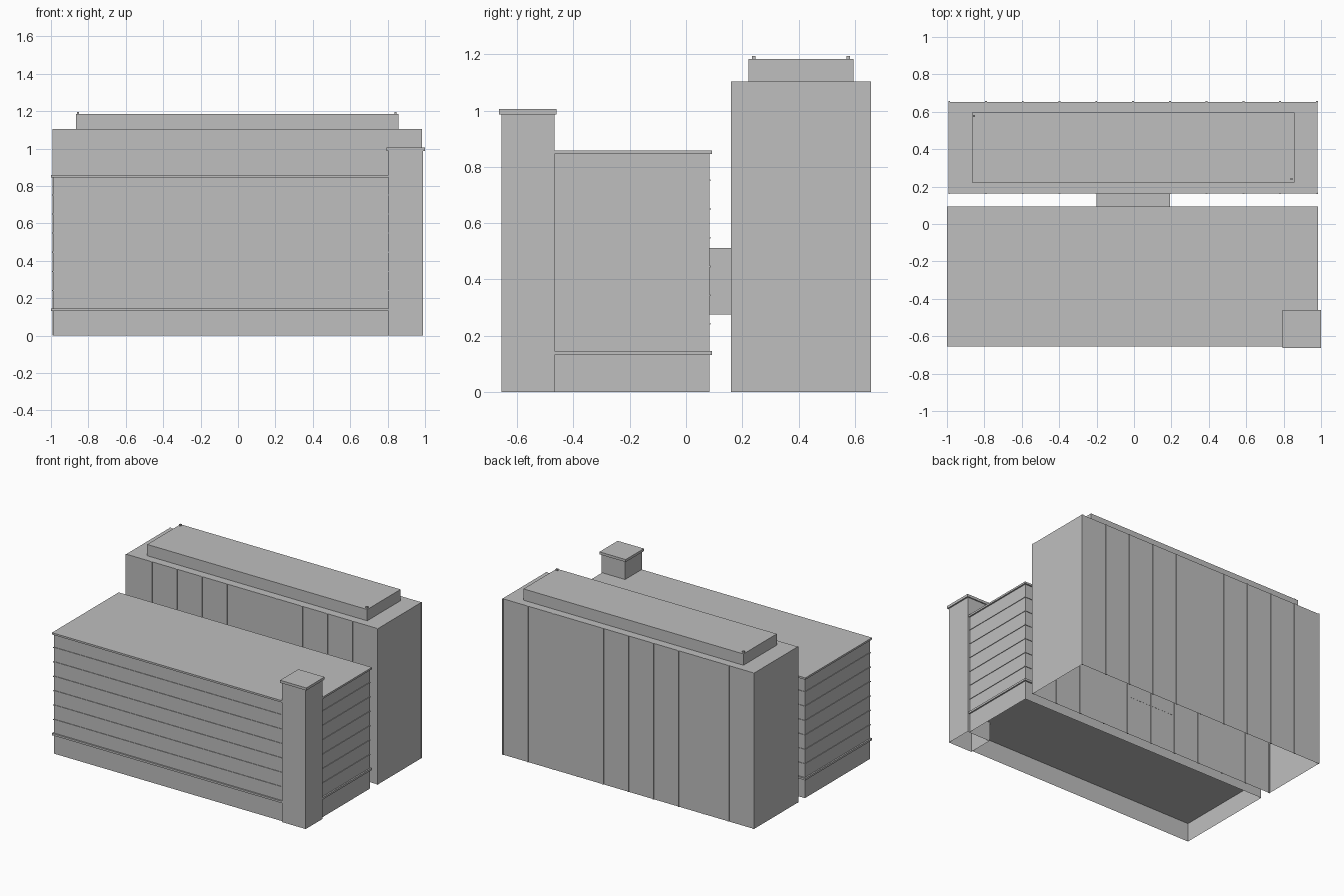
import bpy
import bmesh

cube = bpy.data.objects.get("Cube")
if cube:
    bpy.data.objects.remove(cube, do_unlink=True)

concrete = bpy.data.materials.new("concrete_grey")
concrete.use_nodes = True
GREY = (0.52, 0.52, 0.52, 1)
concrete.diffuse_color = GREY
concrete.node_tree.nodes["Principled BSDF"].inputs["Base Color"].default_value = GREY


def prism(name, outline, z0, z1, open_base=False):
    """Extrude a counter-clockwise footprint, optionally without its base."""
    bm = bmesh.new()
    base = bm.faces.new([bm.verts.new((x, y, z0)) for x, y in outline])
    top = bmesh.ops.extrude_face_region(bm, geom=[base], use_keep_orig=True)
    for v in top["geom"]:
        if isinstance(v, bmesh.types.BMVert):
            v.co.z = z1
    bmesh.ops.recalc_face_normals(bm, faces=bm.faces)
    if open_base:
        low = [f for f in bm.faces if all(abs(v.co.z - z0) < 1e-5 for v in f.verts)]
        bmesh.ops.delete(bm, geom=low, context="FACES_ONLY")
    mesh = bpy.data.meshes.new(name)
    bm.to_mesh(mesh)
    bm.free()
    mesh.materials.append(concrete)
    obj = bpy.data.objects.new(name, mesh)
    bpy.context.collection.objects.link(obj)
    return obj


def rect(x0, x1, y0, y1):
    return [(x0, y0), (x1, y0), (x1, y1), (x0, y1)]


def wing(o):
    """Low wing footprint grown by o, with a notch for the stair tower."""
    x0, x1, y0, y1 = -0.99 - o, 0.975 + o, -0.644 - o, 0.083 + o
    return [(x0, y0), (0.81, y0), (0.81, -0.475), (x1, -0.475), (x1, y1), (x0, y1)]


# Low front wing: walls, projecting slabs and thin floor bands
prism("low_wing_walls", wing(0), 0, 0.85, True)
prism("first_floor_slab", wing(0.01), 0.132, 0.146)
prism("low_wing_roof", wing(0.01), 0.845, 0.858)
for i in range(6):
    z = 0.242 + i * 0.102
    prism(f"floor_band_{i + 1}", wing(0.004), z - 0.003, z + 0.003)

# Corner stair tower
prism("stair_tower", rect(0.805, 0.99, -0.656, -0.468), 0, 0.99, True)
prism("stair_tower_cap", rect(0.795, 1.0, -0.664, -0.46), 0.987, 1.005)

# Link between the two wings
prism("link_corridor", rect(-0.2, 0.192, 0.08, 0.165), 0.275, 0.511)

# Tall rear wing with vertical ribs front and back
prism("tall_wing", rect(-0.991, 0.981, 0.164, 0.653), 0, 1.104, True)
for i in range(11):
    x = -0.988 + i * 0.1966
    for side, y in (("front", 0.164), ("back", 0.653)):
        prism(f"{side}_rib_{i + 1}", rect(x - 0.005, x + 0.005, y - 0.004, y + 0.004), 0, 1.104)

# Rooftop plant room and its two small vents
prism("plant_room", rect(-0.867, 0.857, 0.222, 0.595), 1.1, 1.184)
for i, (x, y) in enumerate([(-0.855, 0.577), (0.842, 0.241)]):
    prism(f"roof_vent_{i + 1}", rect(x - 0.006, x + 0.006, y - 0.006, y + 0.006), 1.18, 1.195)
